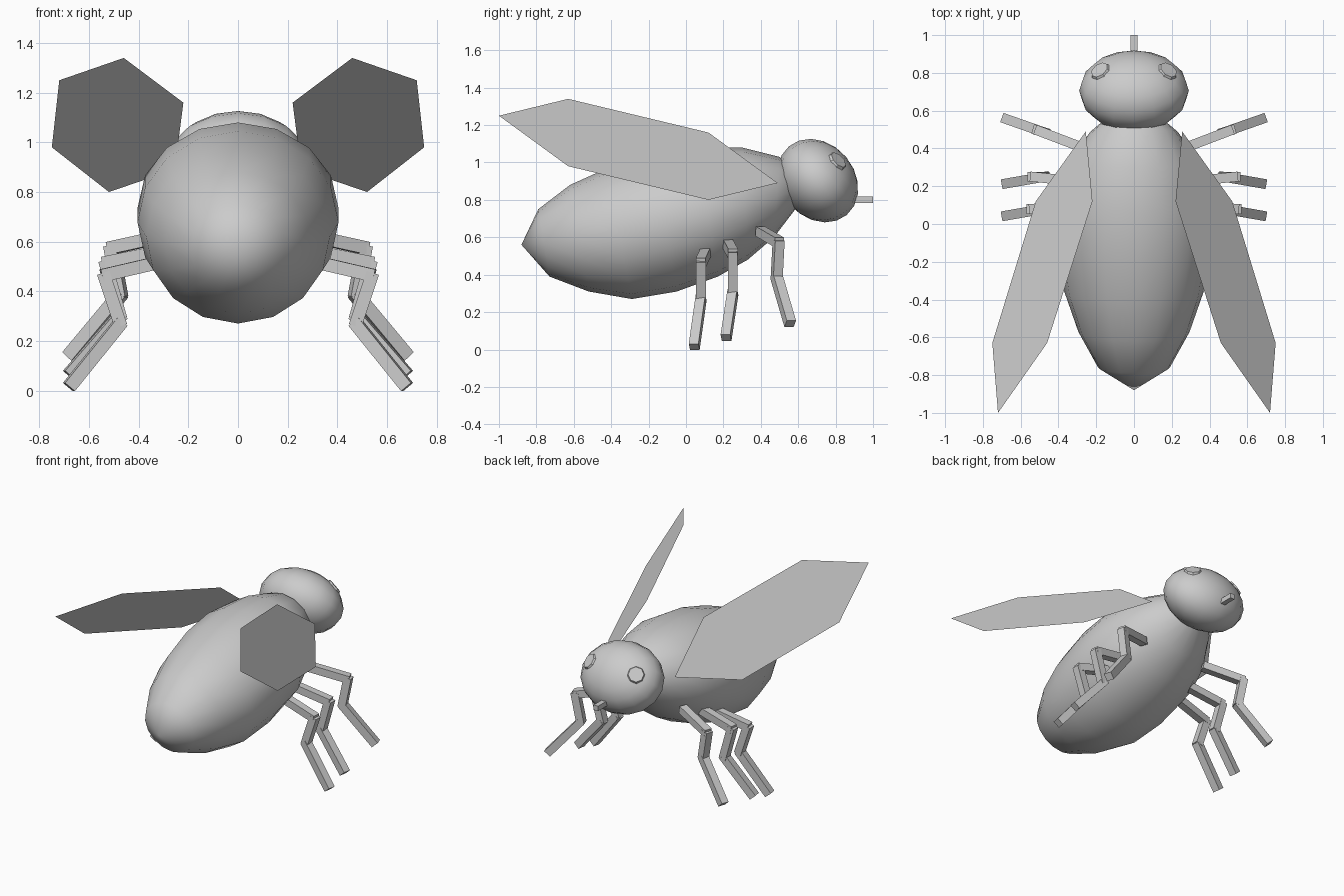
import bpy, bmesh, math
from mathutils import Vector, Matrix

cube = bpy.data.objects.get("Cube")
if cube:
    bpy.data.objects.remove(cube)

grey = bpy.data.materials.new("plain_grey")
grey.use_nodes = True
colour = (0.6, 0.6, 0.6, 1)
grey.diffuse_color = colour
grey.node_tree.nodes["Principled BSDF"].inputs["Base Color"].default_value = colour


def finish(name, bm, smooth=False, solid=True):
    if solid:
        bmesh.ops.recalc_face_normals(bm, faces=bm.faces)
    for f in bm.faces:
        f.smooth = smooth
    mesh = bpy.data.meshes.new(name)
    bm.to_mesh(mesh)
    bm.free()
    mesh.materials.append(grey)
    obj = bpy.data.objects.new(name, mesh)
    bpy.context.collection.objects.link(obj)
    return obj


def bar(bm, p, q, width, extend=0.0):
    """Square bar from p to q."""
    p, q = Vector(p), Vector(q)
    d = q - p
    rot = d.to_track_quat('Z', 'Y').to_matrix().to_4x4()
    scale = Matrix.Diagonal((width, width, d.length + extend, 1))
    bmesh.ops.create_cube(bm, size=1, matrix=Matrix.Translation((p + q) / 2) @ rot @ scale)


# Body: rings given as bottom (y, z), top (y, z) and half width
RINGS = [
    (-0.73, 0.39, -0.79, 0.75, 0.19),
    (-0.52, 0.31, -0.62, 0.88, 0.295),
    (-0.29, 0.27, -0.42, 0.97, 0.37),
    (-0.05, 0.31, -0.18, 1.045, 0.405),
    (0.17, 0.39, 0.06, 1.08, 0.405),
    (0.33, 0.48, 0.30, 1.08, 0.34),
    (0.47, 0.60, 0.50, 1.03, 0.235),
    (0.60, 0.77, 0.60, 0.95, 0.10),
]
SIDES = 16
bm = bmesh.new()
loops = []
for by, bz, ty, tz, w in RINGS:
    bottom, top = Vector((0, by, bz)), Vector((0, ty, tz))
    mid, half = (bottom + top) / 2, (top - bottom) / 2
    loops.append([bm.verts.new(mid + half * math.cos(a) + Vector((w * math.sin(a), 0, 0)))
                  for a in (math.tau * i / SIDES for i in range(SIDES))])
tail, neck = bm.verts.new((0, -0.88, 0.56)), bm.verts.new((0, 0.63, 0.86))
for i in range(SIDES):
    j = (i + 1) % SIDES
    for a, b in zip(loops, loops[1:]):
        bm.faces.new((a[i], a[j], b[j], b[i]))
    bm.faces.new((tail, loops[0][j], loops[0][i]))
    bm.faces.new((neck, loops[-1][i], loops[-1][j]))
finish("body", bm, smooth=True)

# Head: ellipsoid leaning forward and down
centre = Vector((0, 0.705, 0.903))
lean = Matrix.Rotation(math.radians(-50), 4, 'X')
radii = Vector((0.29, 0.24, 0.197))
head_matrix = Matrix.Translation(centre) @ lean @ Matrix.Diagonal((*radii, 1))
bm = bmesh.new()
bmesh.ops.create_uvsphere(bm, u_segments=16, v_segments=10, radius=1, matrix=head_matrix)
finish("head", bm, smooth=True)

# Mouth tube
bm = bmesh.new()
bar(bm, (0, 0.86, 0.80), (0, 1.0, 0.80), 0.035)
finish("mouth_tube", bm)

# Legs: hip, knee, ankle and foot points
LEGS = {
    "front": [(0.26, 0.40, 0.63), (0.51, 0.495, 0.575), (0.475, 0.485, 0.385), (0.675, 0.555, 0.145)],
    "middle": [(0.26, 0.22, 0.57), (0.535, 0.25, 0.515), (0.475, 0.25, 0.30), (0.675, 0.215, 0.07)],
    "rear": [(0.26, 0.11, 0.53), (0.54, 0.08, 0.465), (0.475, 0.08, 0.27), (0.675, 0.045, 0.022)],
}
WING = [(0.72, -1, 1.25), (0.46, -0.63, 1.34), (0.22, 0.12, 1.16),
        (0.255, 0.49, 0.89), (0.52, 0.12, 0.80), (0.75, -0.63, 0.98)]

for side, s in (("left", 1), ("right", -1)):
    def flip(p):
        return Vector((p[0] * s, p[1], p[2]))

    for name, points in LEGS.items():
        bm = bmesh.new()
        for p, q in zip(points, points[1:]):
            bar(bm, flip(p), flip(q), 0.052, 0.02)
        finish(f"{side}_{name}_leg", bm)

    # Wing: single flat hexagon sheet
    bm = bmesh.new()
    face = bm.faces.new([bm.verts.new(flip(p)) for p in WING])
    face.normal_update()
    if face.normal.z < 0:
        face.normal_flip()
    finish(f"{side}_wing", bm, solid=False)

    # Eye: shallow eight-sided disc lying on the head
    local = lean.inverted().to_3x3() @ Vector((0.2 * s, 0.12, 0.12))
    local /= Vector([local[i] / radii[i] for i in range(3)]).length
    normal = lean.to_3x3() @ Vector([local[i] / radii[i] ** 2 for i in range(3)])
    spot = centre + lean.to_3x3() @ local
    bm = bmesh.new()
    bmesh.ops.create_cone(bm, cap_ends=True, segments=8, radius1=0.06, radius2=0.05, depth=0.02,
                          matrix=Matrix.Translation(spot - normal.normalized() * 0.006)
                          @ normal.to_track_quat('Z', 'Y').to_matrix().to_4x4())
    finish(f"{side}_eye", bm)
